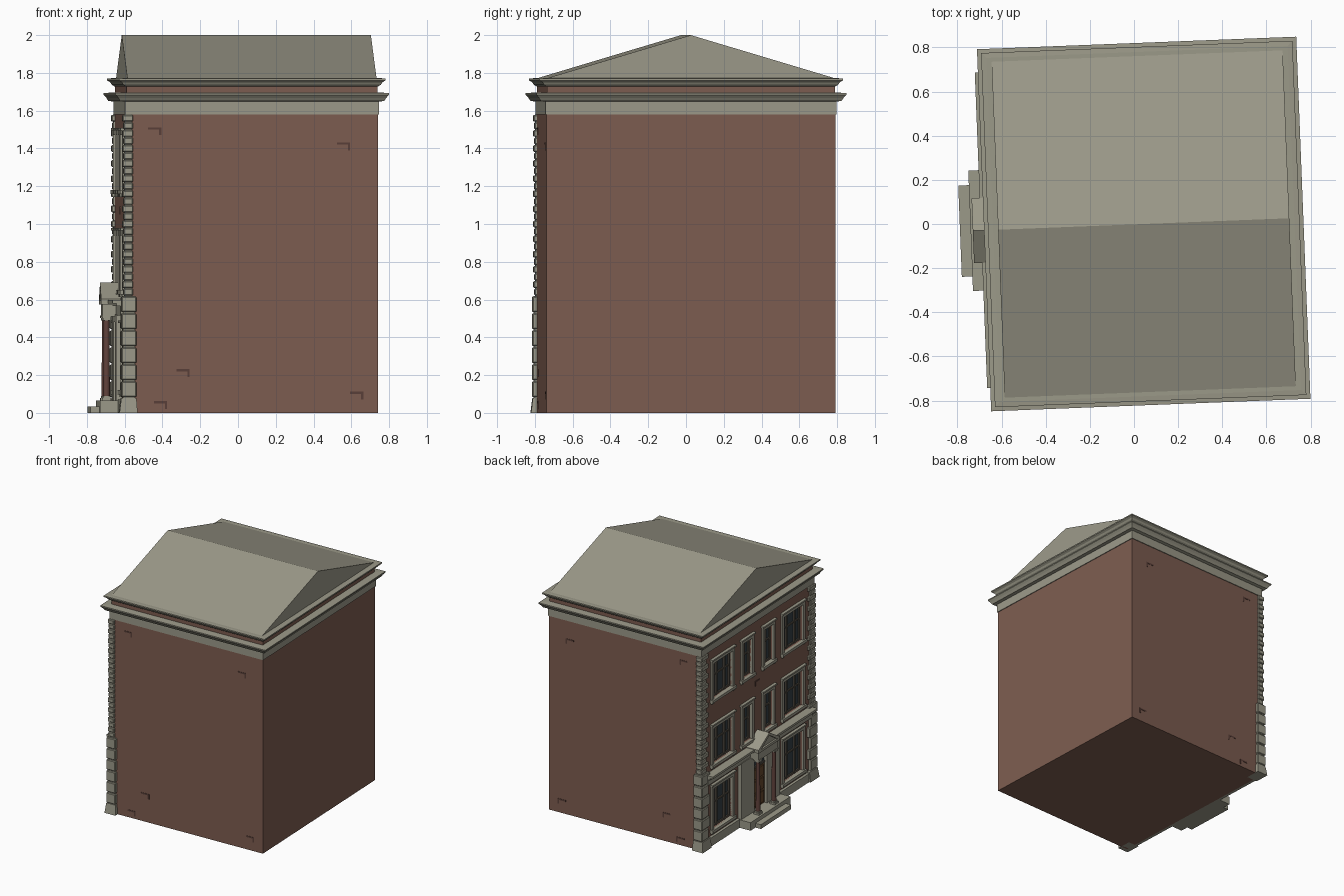
import bpy, bmesh, math
from mathutils import Matrix, Vector

if "Cube" in bpy.data.objects:
    bpy.data.objects.remove(bpy.data.objects["Cube"])

# Local frame: facade faces -x, whole house is turned slightly about z
M = Matrix.Translation((0.044, 0.0, 0)) @ Matrix.Rotation(math.radians(2.25), 4, 'Z')
HX, HY = 0.668, 0.765


def material(name, c):
    m = bpy.data.materials.new(name)
    m.diffuse_color = (*c, 1)
    m.use_nodes = True
    m.node_tree.nodes["Principled BSDF"].inputs["Base Color"].default_value = m.diffuse_color
    return m


BRICK = material("brick", (0.205, 0.108, 0.08))
DARK = material("dark_brick", (0.10, 0.05, 0.04))
STONE = material("stone", (0.33, 0.32, 0.25))
GLASS = material("glass", (0.035, 0.05, 0.06))
SASH = material("sash", (0.10, 0.085, 0.065))
WOOD = material("wood", (0.13, 0.065, 0.025))
MARBLE = material("column_red", (0.12, 0.055, 0.045))


def finish(bm, name, mat):
    bmesh.ops.recalc_face_normals(bm, faces=bm.faces)
    me = bpy.data.meshes.new(name)
    bm.to_mesh(me)
    bm.free()
    me.materials.append(mat)
    ob = bpy.data.objects.new(name, me)
    ob.matrix_world = M
    bpy.context.collection.objects.link(ob)
    return ob


def add_box(bm, x0, x1, y0, y1, z0, z1):
    c = Vector(((x0 + x1) / 2, (y0 + y1) / 2, (z0 + z1) / 2))
    s = Matrix.Diagonal((abs(x1 - x0), abs(y1 - y0), abs(z1 - z0), 1))
    return bmesh.ops.create_cube(bm, size=1, matrix=Matrix.Translation(c) @ s)["verts"]


def boxes(name, mat, items):
    bm = bmesh.new()
    for b in items:
        add_box(bm, *b)
    return finish(bm, name, mat)


def ring_stack(name, mat, profile):
    """Rectangular moulding: profile of (offset from wall, z)."""
    bm = bmesh.new()
    rings = []
    for o, z in profile:
        rings.append([bm.verts.new((sx * (HX + o), sy * (HY + o), z))
                      for sx, sy in ((-1, -1), (1, -1), (1, 1), (-1, 1))])
    for a, b in zip(rings, rings[1:]):
        for i in range(4):
            j = (i + 1) % 4
            bm.faces.new((a[i], a[j], b[j], b[i]))
    bm.faces.new(rings[0])
    bm.faces.new(rings[-1])
    return finish(bm, name, mat)


def prism(name, mat, pts, x0, x1):
    """Polygon in (y, z) extruded along the depth axis."""
    bm = bmesh.new()
    f = bm.faces.new([bm.verts.new((x0, y, z)) for y, z in pts])
    g = bmesh.ops.extrude_face_region(bm, geom=[f])["geom"]
    bmesh.ops.translate(bm, vec=(x1 - x0, 0, 0),
                        verts=[v for v in g if isinstance(v, bmesh.types.BMVert)])
    return finish(bm, name, mat)


# Window list: centre y, half opening width, sill z, head z, mullion count
windows = []
for s in (-1, 1):
    windows.append((s * 0.48, 0.13, 0.12, 0.45, 2))
    for z in (0.65, 1.18):
        windows += [(s * 0.48, 0.13, z, z + 0.29, 2), (s * 0.145, 0.06, z, z + 0.29, 1)]

# Brick body with recessed openings
body = boxes("brick_walls", BRICK, [(-HX, HX, -HY, HY, 0, 1.6)])
cutter = boxes("opening_cutter", BRICK,
               [(-HX - 0.1, -HX + 0.035, y - w, y + w, a, b) for y, w, a, b, n in windows])
cutter.hide_render = True
mod = body.modifiers.new("openings", 'BOOLEAN')
mod.object = cutter
mod.solver = 'EXACT'
bpy.context.view_layer.update()
cut = bpy.data.meshes.new_from_object(body.evaluated_get(bpy.context.evaluated_depsgraph_get()))
body.modifiers.clear()
body.data = cut
bpy.data.objects.remove(cutter)

# Windows: glass, sash bars, stone surrounds with sill and hood
F = -HX
for i, (y, w, a, b, n) in enumerate(windows):
    boxes(f"window_glass_{i}", GLASS, [(F + 0.025, F + 0.034, y - w, y + w, a, b)])
    bars = [(F + 0.015, F + 0.026, y - w, y - w + 0.014, a, b),
            (F + 0.015, F + 0.026, y + w - 0.014, y + w, a, b),
            (F + 0.015, F + 0.026, y - w, y + w, a, a + 0.014),
            (F + 0.015, F + 0.026, y - w, y + w, b - 0.014, b)]
    t = 0.006
    if n == 2:
        bars += [(F + 0.012, F + 0.026, y + k * w * 0.42 - 0.009, y + k * w * 0.42 + 0.009, a, b)
                 for k in (-1, 1)]
    else:
        bars.append((F + 0.016, F + 0.026, y - t / 2, y + t / 2, a, b))
    h = a + (b - a) * 0.6
    bars.append((F + 0.016, F + 0.026, y - w, y + w, h - t, h + t))
    boxes(f"window_sash_{i}", SASH, bars)
    e = 0.026
    boxes(f"window_surround_{i}", STONE, [
        (F - 0.014, F + 0.01, y - w - e, y - w, a, b + e),
        (F - 0.014, F + 0.01, y + w, y + w + e, a, b + e),
        (F - 0.014, F + 0.01, y - w, y + w, b, b + e),
        (F - 0.026, F + 0.01, y - w - e - 0.008, y + w + e + 0.008, a - 0.022, a),
        (F - 0.024, F, y - w - e - 0.008, y + w + e + 0.008, b + e, b + e + 0.012),
        (F - 0.016, F, y - w - e, y - w, a - 0.036, a - 0.022),
        (F - 0.016, F, y + w, y + w + e, a - 0.036, a - 0.022)])

# Corner quoins on the two front corners
for s, side in ((-1, "right"), (1, "left")):
    bm = bmesh.new()

    def block(z0, z1, p, back, inner):
        add_box(bm, F - p, back, s * (HY + p), s * inner, z0, z1)
    for k in range(6):
        z = 0.08 + k * 0.09
        block(z + 0.004, z + 0.086, 0.025, -0.613, 0.68 if k % 2 else 0.70)
    for k in range(24):
        z = 0.62 + k * 0.04
        block(z + 0.002, z + 0.038, 0.018 if k % 2 else 0.013, -0.63, 0.685 if k % 2 else 0.71)
    bmesh.ops.bevel(bm, geom=bm.edges[:], offset=0.005, segments=1, affect='EDGES')
    block(0.08, 0.62, 0.016, -0.62, 0.70)
    block(0.62, 1.58, 0.008, -0.635, 0.71)
    v = add_box(bm, F - 0.035, -0.607, s * (HY + 0.032), s * 0.675, 0, 0.08)
    for q in v:
        if q.co.z > 0.05:
            q.co.x += 0.01 if q.co.x < -0.65 else -0.006
            q.co.y -= s * 0.01 if abs(q.co.y) > 0.72 else 0
    finish(bm, f"quoins_{side}", STONE)

# Frieze, main cornice, brick attic and upper cornice
ring_stack("frieze", STONE, [(0.006, 1.58), (0.006, 1.66)])
ring_stack("main_cornice", STONE, [(0.008, 1.648), (0.032, 1.652), (0.042, 1.668),
                                   (0.052, 1.68), (0.056, 1.684), (0.056, 1.693), (0.0, 1.697)])
ring_stack("attic_wall", BRICK, [(-0.003, 1.69), (-0.003, 1.75)])
ring_stack("upper_cornice", STONE, [(0.0, 1.728), (0.015, 1.738), (0.022, 1.75),
                                    (0.038, 1.76), (0.038, 1.77), (0.015, 1.772)])
# Gabled roof
prism("roof", STONE, [(-0.785, 1.765), (0.785, 1.765), (0, 2.0)], -0.66, 0.66)

# Ground floor entablature and plinth
boxes("string_course", STONE, [(-0.695, F, -0.715, 0.715, 0.515, 0.565),
                               (-0.715, F, -0.715, 0.715, 0.565, 0.58),
                               (-0.738, F, -0.715, 0.715, 0.58, 0.598)])
boxes("plinth", STONE, [(-0.69, F, s * 0.27, s * 0.70, 0, 0.07) for s in (-1, 1)])

# Entrance: door wall, leaf panels and transom
boxes("entrance_wall", STONE, [(-0.70, F, s * 0.085, s * 0.262, 0.06, 0.52) for s in (-1, 1)]
      + [(-0.70, F, -0.085, 0.085, 0.48, 0.52)])
boxes("door", WOOD, [(-0.676, F, -0.085, 0.085, 0.06, 0.40)]
      + [(-0.682, -0.67, y - 0.028, y + 0.028, z, z + h)
         for y in (-0.04, 0.04) for z, h in ((0.08, 0.09), (0.19, 0.09), (0.30, 0.08))])
boxes("door_transom", SASH, [(-0.684, F, -0.085, 0.085, 0.395, 0.41),
                             (-0.682, F, -0.006, 0.006, 0.41, 0.48)])
boxes("door_fanlight", GLASS, [(-0.674, F, -0.085, 0.085, 0.41, 0.48)])
boxes("entrance_steps", STONE, [(-0.833, -0.70, -0.207, 0.207, 0, 0.035),
                                (-0.785, F, -0.273, 0.273, 0, 0.065)])

# Portico columns with stone bases and capitals
for s, side in ((-1, "right"), (1, "left")):
    bm = bmesh.new()
    bmesh.ops.create_cone(bm, cap_ends=True, segments=16, radius1=0.018, radius2=0.015, depth=0.41,
                          matrix=Matrix.Translation((-0.745, s * 0.108, 0.29)))
    col = finish(bm, f"column_{side}", MARBLE)
    for p in col.data.polygons:
        p.use_smooth = len(p.vertices) == 4
    boxes(f"column_trim_{side}", STONE,
          [(-0.745 - r, -0.745 + r, s * 0.108 - r, s * 0.108 + r, z0, z1)
           for r, z0, z1 in ((0.024, 0.065, 0.08), (0.020, 0.08, 0.09),
                             (0.020, 0.49, 0.502), (0.024, 0.502, 0.515))])

# Portico beam and pediment
boxes("portico_beam", STONE, [(-0.766, F, -0.132, 0.132, 0.51, 0.575)])
boxes("pediment_ledge", STONE, [(-0.775, F, -0.147, 0.147, 0.575, 0.595)])
prism("pediment_face", STONE, [(-0.13, 0.59), (0.13, 0.59), (0, 0.672)], -0.76, F)
for s, side in ((-1, "right"), (1, "left")):
    prism(f"pediment_slope_{side}", STONE,
          [(s * 0.147, 0.59), (s * 0.147, 0.602), (0, 0.69), (0, 0.668), (s * 0.12, 0.59)], -0.775, F)

# Exposed stepped brick patches on the side and front walls
patches = []
for x, z in ((-0.55, 1.50), (0.45, 1.42), (-0.40, 0.22), (0.52, 0.10), (-0.52, 0.05)):
    for s in (-1, 1):
        y0, y1 = s * (HY - 0.01), s * (HY + 0.002)
        patches += [(x, x + 0.07, y0, y1, z, z + 0.012),
                    (x + 0.058, x + 0.07, y0, y1, z - 0.03, z)]
patches += [(F - 0.004, F, -0.03, 0.03, 1.08, 1.092), (F - 0.004, F, 0.018, 0.03, 1.05, 1.08)]
boxes("brick_patches", DARK, patches)
